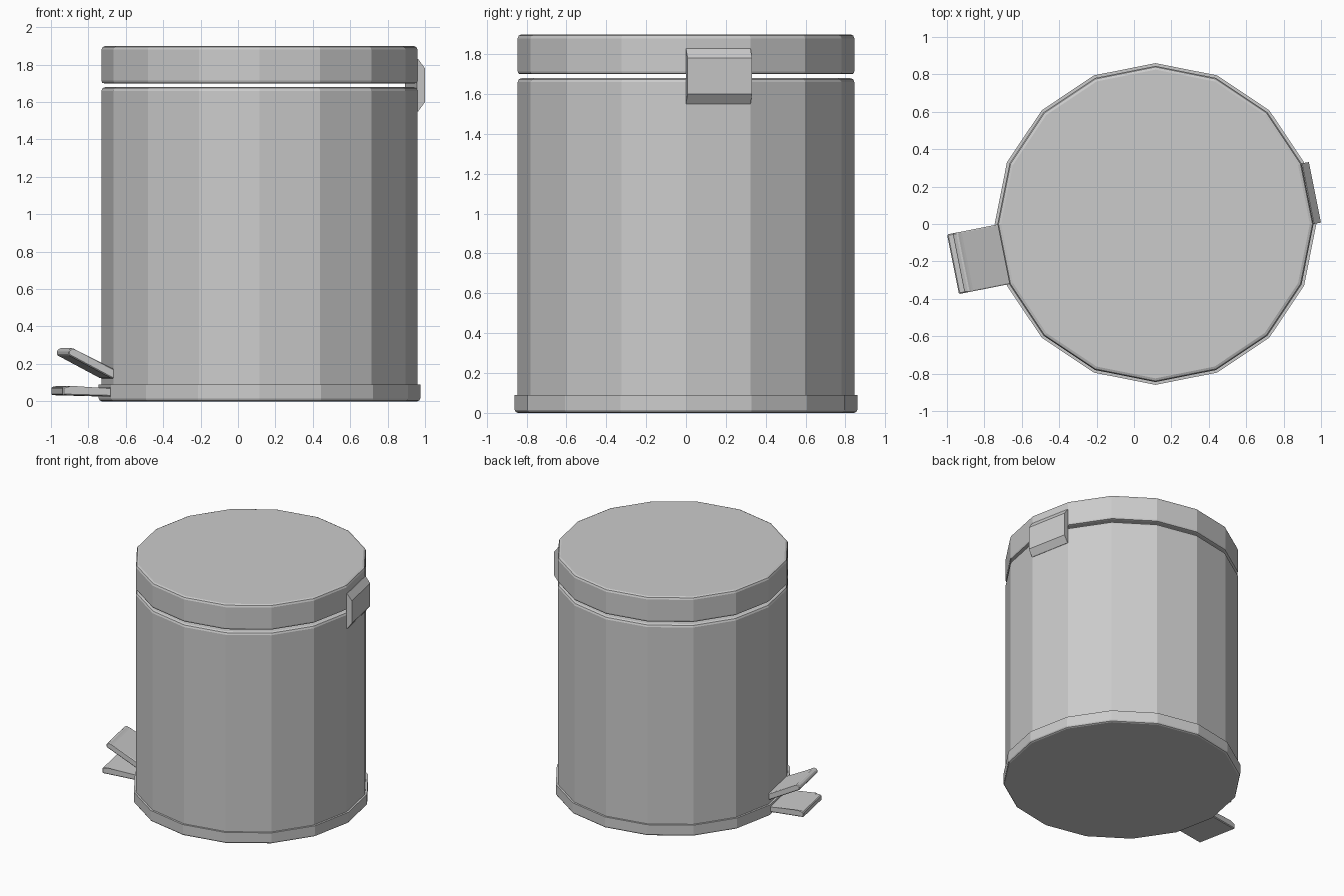
import bpy, bmesh, math
from mathutils import Vector

if "Cube" in bpy.data.objects:
    bpy.data.objects.remove(bpy.data.objects["Cube"])

SIDES = 16
CX = 0.115                      # axis of the bin
HALF = math.pi / SIDES          # half a facet


def finish(name, bm):
    bmesh.ops.recalc_face_normals(bm, faces=bm.faces)
    me = bpy.data.meshes.new(name)
    bm.to_mesh(me)
    bm.free()
    ob = bpy.data.objects.new(name, me)
    bpy.context.collection.objects.link(ob)
    return ob


def turned(name, profile):
    """Closed faceted solid from a bottom-to-top (radius, z) profile."""
    bm = bmesh.new()
    rings = []
    for r, z in profile:
        rings.append([bm.verts.new((CX + r * math.cos(2 * HALF * i), r * math.sin(2 * HALF * i), z))
                      for i in range(SIDES)])
    for a, b in zip(rings, rings[1:]):
        for i in range(SIDES):
            j = (i + 1) % SIDES
            bm.faces.new((a[i], a[j], b[j], b[i]))
    bm.faces.new(rings[0])
    bm.faces.new(rings[-1])
    return finish(name, bm)


def bracket(name, profile, angle, width, bevel=0):
    """Extrude a (distance, z) outline sideways, facing outward at the given angle."""
    out = Vector((math.cos(angle), math.sin(angle), 0))
    side = Vector((-out.y, out.x, 0))
    bm = bmesh.new()
    ends = [[bm.verts.new(Vector((CX, 0, z)) + out * d + side * s * width / 2) for d, z in profile]
            for s in (-1, 1)]
    n = len(profile)
    for i in range(n):
        j = (i + 1) % n
        bm.faces.new((ends[0][i], ends[0][j], ends[1][j], ends[1][i]))
    for e in ends:
        bm.faces.new(e)
    if bevel:
        bmesh.ops.bevel(bm, geom=bm.edges[:], offset=bevel, segments=1,
                        affect='EDGES', clamp_overlap=True)
    return finish(name, bm)


# Bin body with its wider foot ring
turned("bin_body", [(0.845, 0), (0.855, 0.005), (0.86, 0.015), (0.86, 0.09), (0.845, 0.09),
                    (0.845, 1.66), (0.839, 1.674), (0.825, 1.68)])

# Lid floating just above the body
turned("lid", [(0.83, 1.70), (0.841, 1.703), (0.845, 1.714), (0.845, 1.88),
               (0.839, 1.894), (0.825, 1.90)])

# Hinge plate bridging lid and body
bracket("hinge", [(0.825, 1.55), (0.832, 1.55), (0.869, 1.60), (0.869, 1.78),
                  (0.832, 1.83), (0.825, 1.83)], HALF, 0.33)

# Flat lower pedal and tilted upper pedal
bracket("lower_pedal", [(0.81, 0.025), (1.104, 0.033), (1.104, 0.076), (1.075, 0.082),
                        (1.06, 0.077), (0.81, 0.072)], math.pi + HALF, 0.325, 0.006)
bracket("upper_pedal", [(0.815, 0.122), (0.835, 0.122), (1.073, 0.247), (1.073, 0.272), (1.05, 0.287),
                        (1.03, 0.273), (0.815, 0.168)], math.pi + HALF, 0.325, 0.006)
